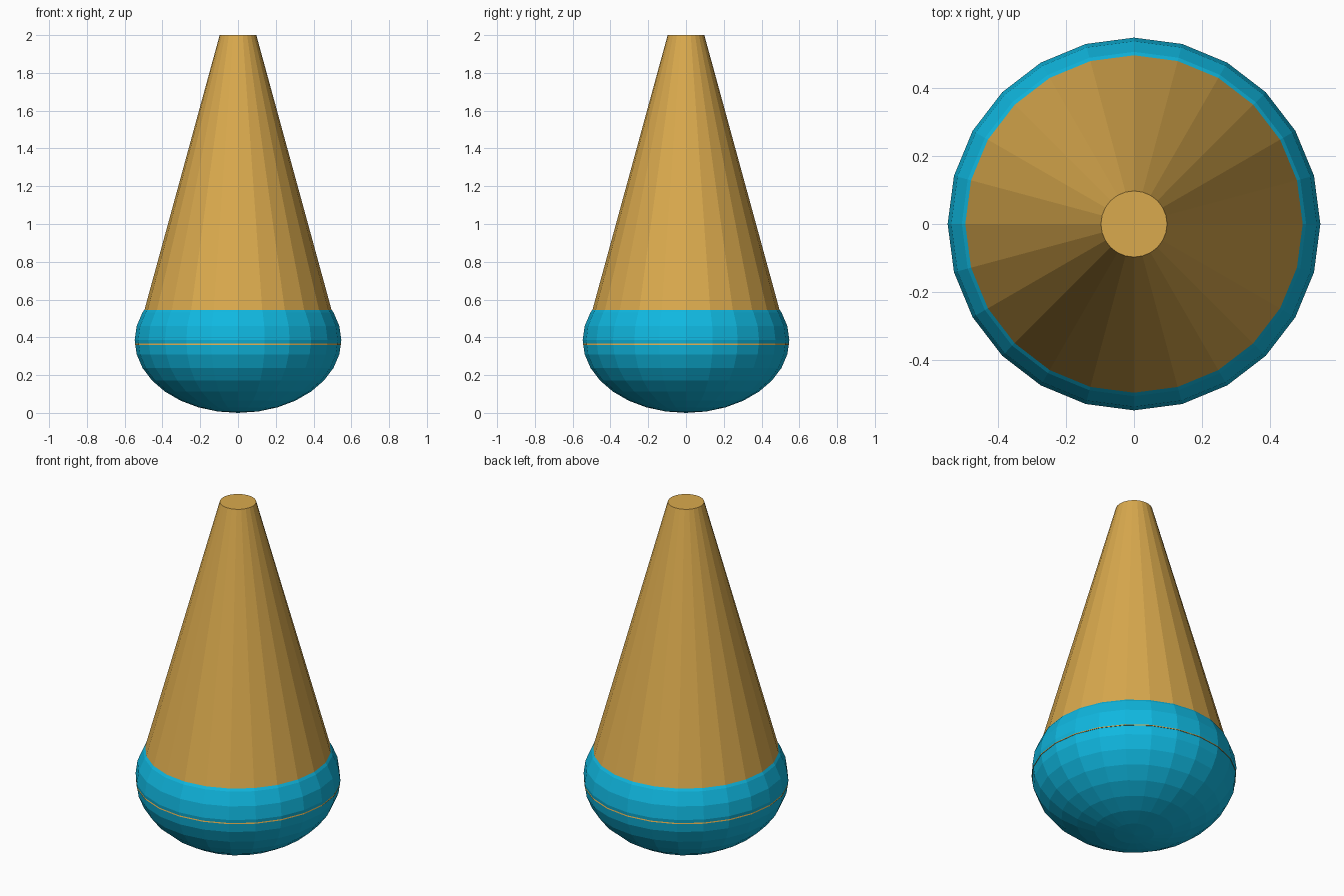
import bpy

cube = bpy.data.objects.get("Cube")
if cube:
    bpy.data.objects.remove(cube, do_unlink=True)


def make_material(name, colour):
    mat = bpy.data.materials.new(name)
    mat.use_nodes = True
    mat.diffuse_color = colour
    mat.node_tree.nodes["Principled BSDF"].inputs["Base Color"].default_value = colour
    return mat


def finish(name, mat):
    obj = bpy.context.object
    obj.name = obj.data.name = name
    obj.data.materials.append(mat)
    bpy.ops.object.transform_apply(location=True, rotation=False, scale=True)
    bpy.ops.object.shade_flat()


gold = make_material("gold", (0.70, 0.40, 0.075, 1))
blue = make_material("bright blue", (0.005, 0.48, 0.75, 1))

SIDES = 24
BALL_HEIGHT = 0.385   # half height of the flattened ball
CONE_BASE, CONE_TOP = 0.36, 2.0

# Flattened ball that the model stands on
bpy.ops.mesh.primitive_uv_sphere_add(segments=SIDES, ring_count=16, radius=1,
                                     location=(0, 0, BALL_HEIGHT))
bpy.context.object.scale = (0.547, 0.547, BALL_HEIGHT)
finish("rounded_base", blue)

# Tapered cone, its bottom rim just showing as a thin line around the ball
bpy.ops.mesh.primitive_cone_add(vertices=SIDES, radius1=0.546, radius2=0.097,
                                depth=CONE_TOP - CONE_BASE,
                                location=(0, 0, (CONE_TOP + CONE_BASE) / 2))
finish("tapered_cone", gold)
